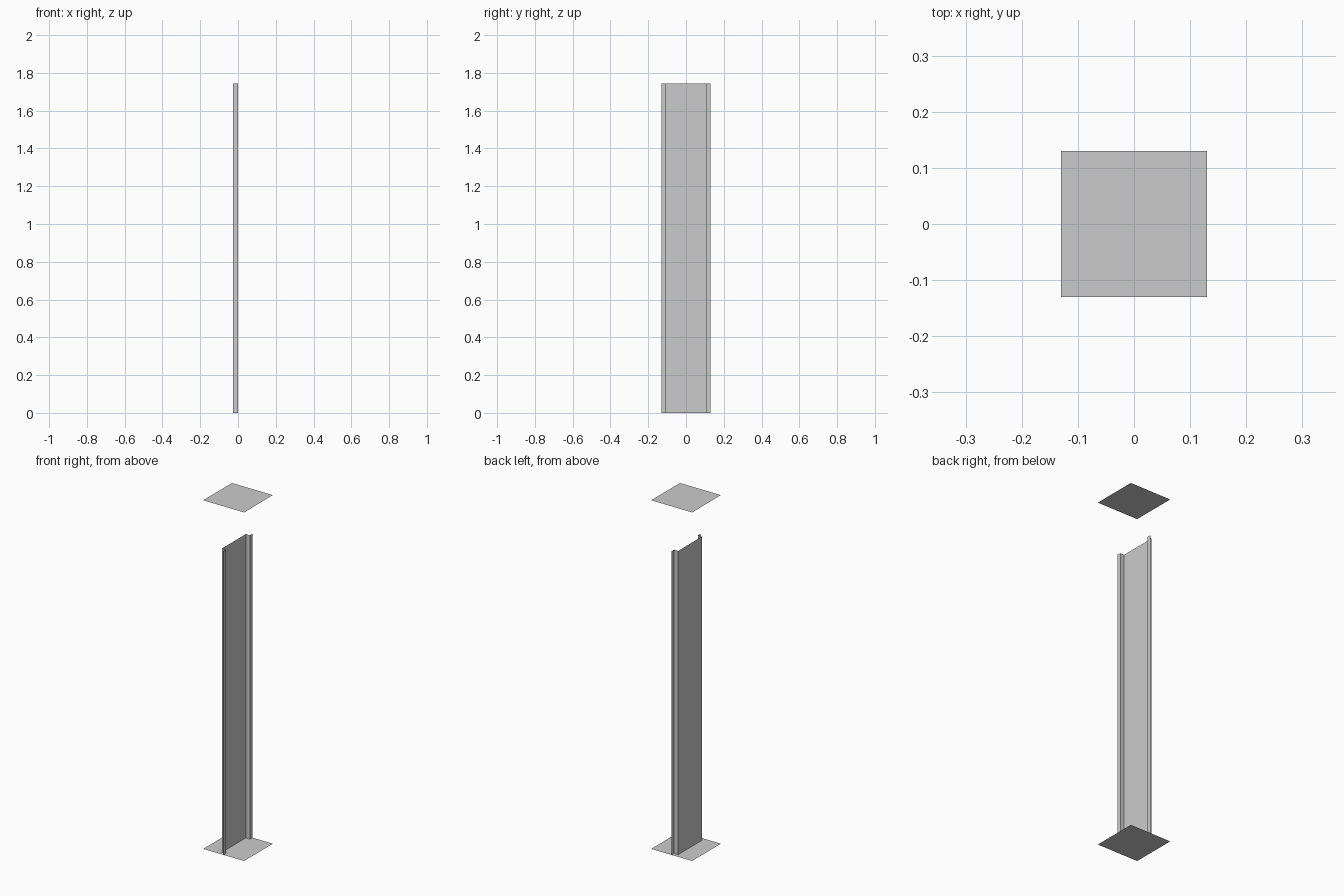
import bpy

if "Cube" in bpy.data.objects:
    bpy.data.objects.remove(bpy.data.objects["Cube"])

HALF = 0.13      # half width of the column
STEP_Y = 0.108   # where the corner steps begin
DEPTH = 0.026    # depth of the corner steps
SHAFT_TOP = 1.743


def make_mesh(name, verts, faces):
    mesh = bpy.data.meshes.new(name)
    mesh.from_pydata(verts, [], faces)
    mesh.update()
    obj = bpy.data.objects.new(name, mesh)
    bpy.context.collection.objects.link(obj)
    return obj


def plate(name, z, up):
    corners = [(-HALF, -HALF, z), (HALF, -HALF, z), (HALF, HALF, z), (-HALF, HALF, z)]
    return make_mesh(name, corners, [(0, 1, 2, 3) if up else (3, 2, 1, 0)])


# Thin square plates at both ends
plate("base_plate", 0.0, False)
plate("top_plate", 2.0, True)

# Upright sheet with a stepped edge along each side
half_profile = [(0, HALF), (0, STEP_Y), (-DEPTH, STEP_Y)]
profile = half_profile + [(x, -y) for x, y in reversed(half_profile)]
n = len(profile)
verts = [(x, y, z) for z in (0.0, SHAFT_TOP) for x, y in profile]
faces = [(i, i + 1, n + i + 1, n + i) for i in range(n - 1)]
make_mesh("column_panel", verts, faces)
